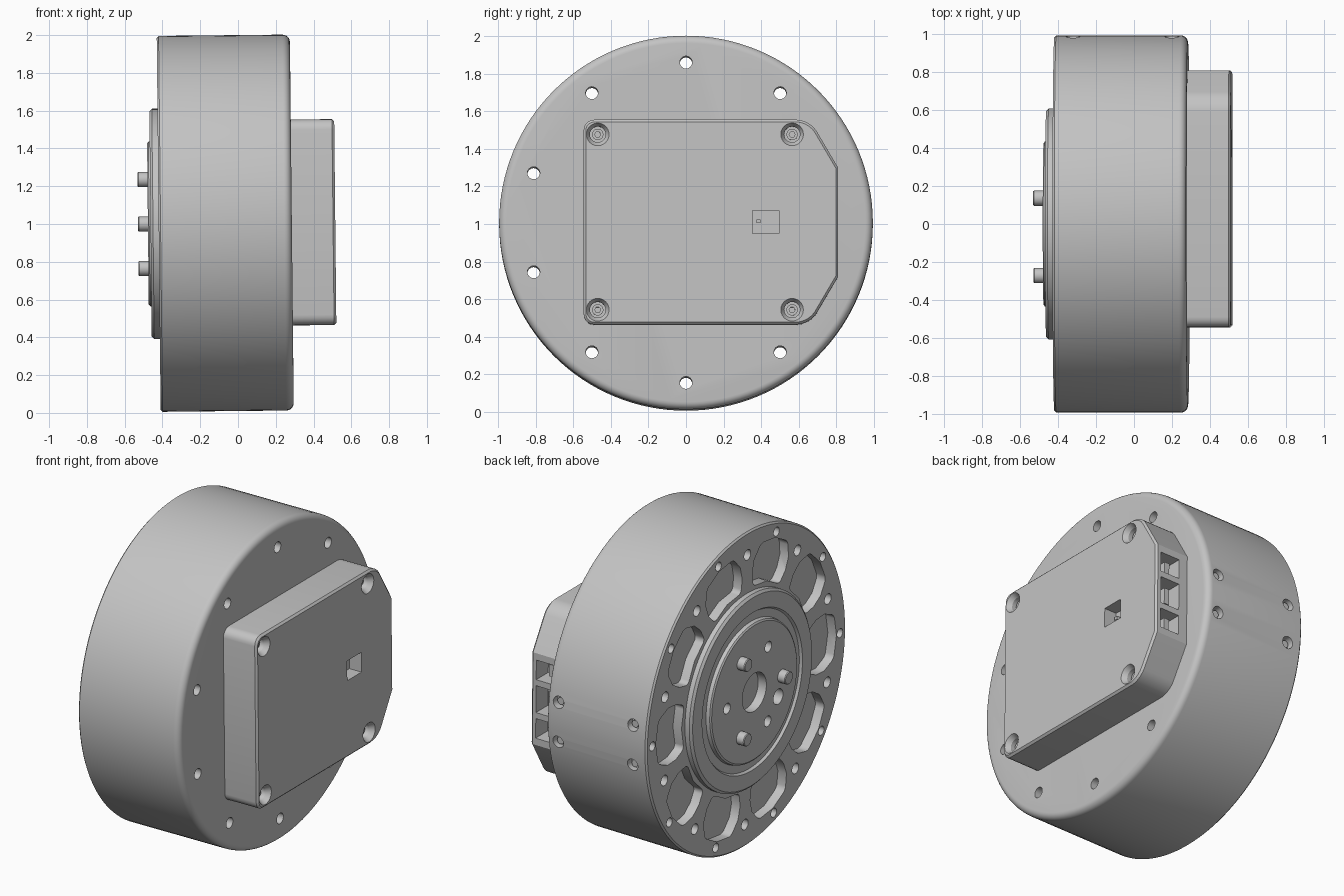
import bpy, bmesh
from math import sin, cos, pi, radians
from mathutils import Matrix, Vector

cube = bpy.data.objects.get("Cube")
if cube:
    bpy.data.objects.remove(cube)

grey = bpy.data.materials.new("plain_grey")
grey.use_nodes = True
colour = (0.55, 0.55, 0.55, 1)
grey.diffuse_color = colour
grey.node_tree.nodes["Principled BSDF"].inputs["Base Color"].default_value = colour

# The drive axis runs along x and leans very slightly
POSE = Matrix.Translation((0, 0, 1.005)) @ Matrix.Rotation(radians(-0.6), 4, 'Y')
STEP = radians(36)


def polar(r, a):
    return r * cos(a), r * sin(a)


def lathe(bm, profile, y=0, z=0, n=24):
    """Solid of (radius, x) rings around an axis parallel to x."""
    rings = []
    for r, x in profile:
        pts = [polar(r, 2 * pi * i / n) for i in range(n)]
        rings.append([bm.verts.new((x, y + p, z + q)) for p, q in pts])
    faces = [bm.faces.new(rings[0]), bm.faces.new(rings[-1])]
    for a, b in zip(rings, rings[1:]):
        for i in range(n):
            j = (i + 1) % n
            faces.append(bm.faces.new((a[i], a[j], b[j], b[i])))
    bmesh.ops.recalc_face_normals(bm, faces=faces)


def rod(bm, r, x0, x1, y=0, z=0, n=24):
    lathe(bm, [(r, x0), (r, x1)], y, z, n)


def box(bm, lo, hi):
    lo, hi = Vector(lo), Vector(hi)
    m = Matrix.Translation((lo + hi) / 2) @ Matrix.Diagonal((*(hi - lo), 1))
    bmesh.ops.create_cube(bm, size=1, matrix=m)


def prism(bm, outline, x0, x1, radii):
    """Extrude a y,z outline along x, rounding each corner by its radius."""
    a, b = [[bm.verts.new((x, y, z)) for y, z in outline] for x in (x0, x1)]
    faces = [bm.faces.new(a), bm.faces.new(b)]
    for i in range(len(a)):
        j = (i + 1) % len(a)
        faces.append(bm.faces.new((a[i], a[j], b[j], b[i])))
    bmesh.ops.recalc_face_normals(bm, faces=faces)
    for radius in sorted(set(radii) - {0}):
        edges = [bm.edges.get((a[i], b[i])) for i, r in enumerate(radii) if r == radius]
        bmesh.ops.bevel(bm, geom=edges, offset=radius, segments=5,
                        profile=0.5, affect='EDGES')


def make(name, bm):
    mesh = bpy.data.meshes.new(name)
    bm.to_mesh(mesh)
    bm.free()
    mesh.materials.append(grey)
    ob = bpy.data.objects.new(name, mesh)
    bpy.context.collection.objects.link(ob)
    ob.matrix_world = POSE
    return ob


def cut(ob, bm):
    """Subtract the cutter solids and bake the result."""
    cutter = make("cutter", bm)
    cutter.hide_render = True
    mod = ob.modifiers.new("cut", 'BOOLEAN')
    mod.operation, mod.object, mod.solver = 'DIFFERENCE', cutter, 'EXACT'
    deps = bpy.context.evaluated_depsgraph_get()
    baked = bpy.data.meshes.new_from_object(ob.evaluated_get(deps))
    ob.modifiers.clear()
    ob.data = baked
    bpy.data.objects.remove(cutter)


parts = []

# Housing drum with a rounded edge on the cover side
bm = bmesh.new()
edge = [(0.955 + 0.04 * cos(t * pi / 12), 0.245 + 0.04 * sin(t * pi / 12)) for t in range(7)]
lathe(bm, [(0.985, -0.42), (0.995, -0.41)] + edge, n=128)
housing = make("housing", bm)
parts.append(housing)

# Ring of pockets in the output face
bm = bmesh.new()
half = [(0.635, 12.5), (0.72, 14), (0.80, 13), (0.885, 9)]
for k in range(10):
    a = k * STEP
    right = [polar(r, a - radians(d)) for r, d in half]
    left = [polar(r, a + radians(d)) for r, d in reversed(half)]
    outer, inner = [polar(0.9, a)], [polar(0.645, a)]
    radii = [0.025, 0.0, 0.0, 0.025, 0, 0.025, 0.0, 0.0, 0.025, 0]
    prism(bm, right + outer + left + inner, -0.5, -0.36, radii)
cut(housing, bm)

# Bolt holes: inner ring runs through except behind the sockets, outer ring is blind
bm = bmesh.new()
for k in range(10):
    blind = k in (0, 9)
    rod(bm, 0.033, -0.6, 0.1 if blind else 0.6, *polar(0.853, (k + 0.5) * STEP))
    rod(bm, 0.028, -0.6, -0.3, *polar(0.935, k * STEP))
# Countersunk side mounting holes on the socket side
for x in (-0.32, 0.2):
    for z in (-0.125, 0.125):
        for r, y0, y1 in ((0.037, 0.94, 1.1),):
            m = Matrix.Translation((x, (y0 + y1) / 2, z)) @ Matrix.Rotation(pi / 2, 4, 'X')
            bmesh.ops.create_cone(bm, cap_ends=True, segments=24, radius1=r, radius2=r,
                                  depth=y1 - y0, matrix=m)
cut(housing, bm)

# Screws sunk in the side holes
bm = bmesh.new()
for x in (-0.32, 0.2):
    for z in (-0.125, 0.125):
        m = Matrix.Translation((x, 0.95, z)) @ Matrix.Rotation(pi / 2, 4, 'X')
        bmesh.ops.create_cone(bm, cap_ends=True, segments=16, radius1=0.022,
                              radius2=0.022, depth=0.03, matrix=m)
parts.append(make("side_screws", bm))

# Output hub with stepped rings
bm = bmesh.new()
lathe(bm, [(0.61, -0.40), (0.61, -0.45), (0.595, -0.463), (0.50, -0.463), (0.49, -0.448),
           (0.44, -0.448), (0.435, -0.47), (0.425, -0.477)], n=96)
hub = make("output_hub", bm)
parts.append(hub)
bm = bmesh.new()
rod(bm, 0.12, -0.6, -0.415, n=48)
for k in range(3):
    rod(bm, 0.033, -0.6, -0.415, *polar(0.272, k * 2 * pi / 3))
rod(bm, 0.048, -0.6, -0.415, -0.24, -0.12)
cut(hub, bm)

# Drive pins
bm = bmesh.new()
for k in range(3):
    y, z = polar(0.272, pi + k * 2 * pi / 3)
    lathe(bm, [(0.04, -0.45), (0.04, -0.525), (0.036, -0.53)], y, z)
parts.append(make("drive_pins", bm))

# Electronics cover with clipped corners
bm = bmesh.new()
outline = [(-0.545, -0.545), (0.66, -0.545), (0.81, -0.29),
           (0.81, 0.29), (0.66, 0.545), (-0.545, 0.545)]
prism(bm, outline, 0.27, 0.515, [0.055, 0.07, 0, 0, 0.07, 0.055])
rim = [e for e in bm.edges if all(v.co.x > 0.5 for v in e.verts)]
bmesh.ops.bevel(bm, geom=rim, offset=0.012, segments=1, affect='EDGES')
cover = make("electronics_cover", bm)
parts.append(cover)

# Screw recesses, window and three sockets cut in the cover
bm = bmesh.new()
corners = [(y, z) for y in (-0.47, 0.565) for z in (-0.467, 0.467)]
for y, z in corners:
    lathe(bm, [(0.042, 0.44), (0.042, 0.485), (0.061, 0.516), (0.061, 0.55)], y, z)
box(bm, (0.43, 0.353, -0.062), (0.6, 0.495, 0.062))
sockets = [(0.185, 0.062), (0, 0.085), (-0.185, 0.062)]
for z, h in sockets:
    box(bm, (0.345, 0.69, z - h), (0.48, 0.9, z + h))
cut(cover, bm)

# Cover screws with a socket head
bm = bmesh.new()
for y, z in corners:
    rod(bm, 0.03, 0.43, 0.465, y, z)
screws = make("cover_screws", bm)
parts.append(screws)
bm = bmesh.new()
for y, z in corners:
    rod(bm, 0.016, 0.45, 0.5, y, z, 6)
cut(screws, bm)

# Socket tongues and the small part behind the window
bm = bmesh.new()
for z, h in sockets:
    box(bm, (0.385, 0.68, z - h * 0.6), (0.42, 0.77, z + h * 0.6))
box(bm, (0.42, 0.376, -0.005), (0.46, 0.396, 0.015))
parts.append(make("connector_tongues", bm))

# Smooth curved walls and keep crisp edges
bpy.ops.object.select_all(action='DESELECT')
for ob in parts:
    ob.select_set(True)
bpy.context.view_layer.objects.active = housing
bpy.ops.object.shade_smooth_by_angle(angle=radians(30))
